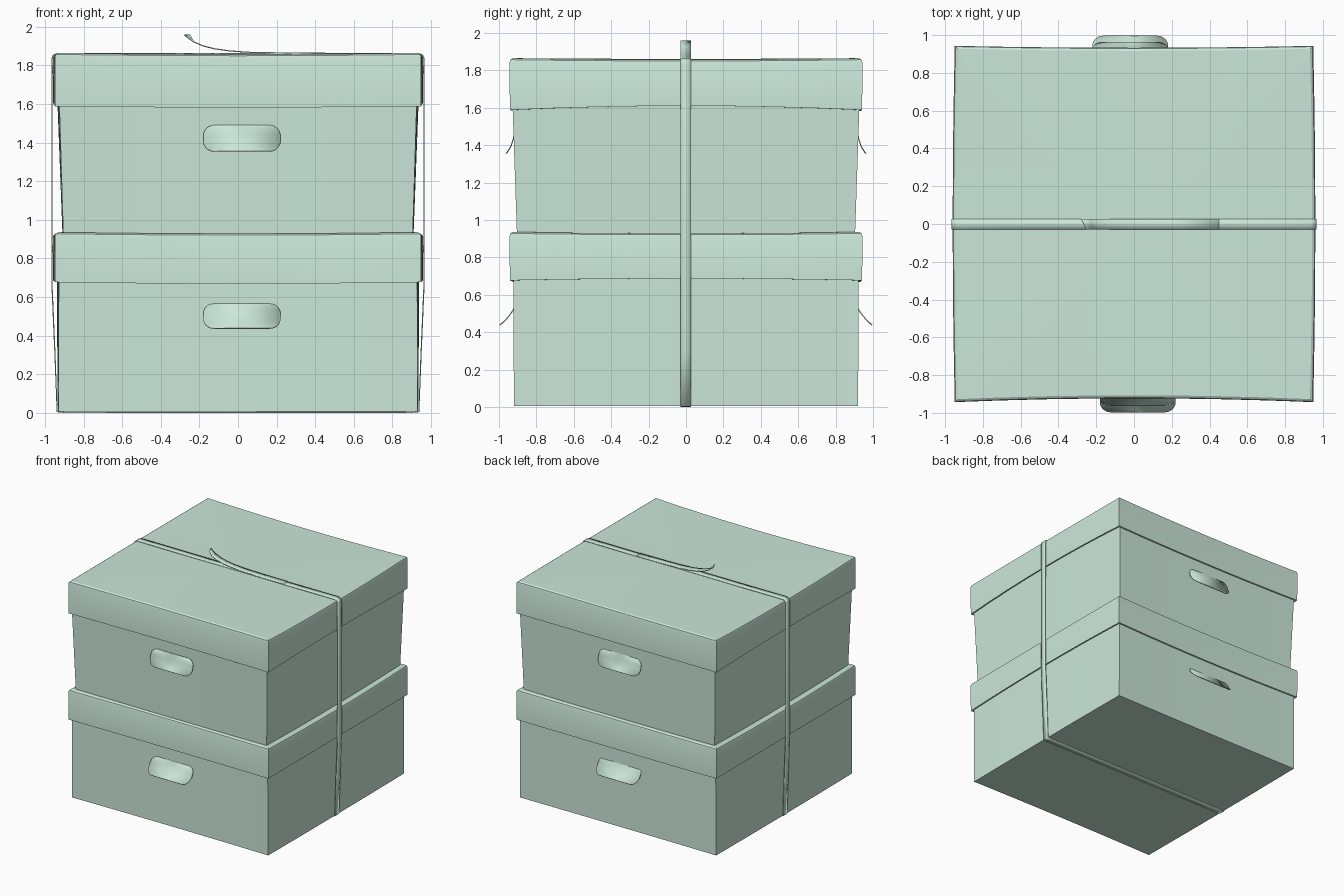
import bpy, bmesh, math
from mathutils import Matrix

if "Cube" in bpy.data.objects:
    bpy.data.objects.remove(bpy.data.objects["Cube"])

mat = bpy.data.materials.new("mint_card")
mat.diffuse_color = (0.60, 0.80, 0.69, 1)
mat.use_nodes = True
mat.node_tree.nodes["Principled BSDF"].inputs["Base Color"].default_value = mat.diffuse_color
N = 8  # segments per wall


def finish(name, bm, thickness=0):
    bmesh.ops.recalc_face_normals(bm, faces=bm.faces)
    me = bpy.data.meshes.new(name)
    bm.to_mesh(me)
    bm.free()
    ob = bpy.data.objects.new(name, me)
    bpy.context.collection.objects.link(ob)
    me.materials.append(mat)
    if thickness:
        sol = ob.modifiers.new("thickness", 'SOLIDIFY')
        sol.thickness = thickness
        sol.offset = 0
    bpy.ops.object.select_all(action='DESELECT')
    ob.select_set(True)
    bpy.context.view_layer.objects.active = ob
    bpy.ops.object.shade_smooth_by_angle(angle=math.radians(25))
    return ob


def ring(hx, hy, z, bow=1.0, dz_fb=0.0, dz_lr=0.0):
    """Rectangle outline with slightly bowed card walls."""
    pts = []
    for side in range(4):
        for i in range(N):
            u = -1 + 2 * i / N
            b = 1 - u * u
            if side == 0:
                p = (u * hx, -hy + 0.020 * bow * b, z + dz_fb * b)
            elif side == 1:
                p = (hx + 0.011 * bow * b, u * hy, z + dz_lr * b)
            elif side == 2:
                p = (-u * hx, hy - 0.010 * bow * b, z + dz_fb * b)
            else:
                p = (-hx - 0.011 * bow * b, -u * hy, z + dz_lr * b)
            pts.append(p)
    return pts


def loft(name, rings):
    bm = bmesh.new()
    loops = [[bm.verts.new(p) for p in r] for r in rings]
    n = len(loops[0])
    for a, b in zip(loops, loops[1:]):
        for i in range(n):
            j = (i + 1) % n
            bm.faces.new((a[i], a[j], b[j], b[i]))
    # fan caps
    for lp in (loops[0], loops[-1]):
        c = bm.verts.new((0, 0, sum(v.co.z for v in lp) / n))
        for i in range(n):
            bm.faces.new((lp[i], lp[(i + 1) % n], c))
    return finish(name, bm)


def lid(name, z0, z1, sag, lift):
    return loft(name, [
        ring(0.925, 0.915, z1 - 0.03),
        ring(0.937, 0.928, z0, 1, sag, lift),
        ring(0.948, 0.942, z0, 1, sag, lift),
        ring(0.949, 0.943, z1 - 0.022, 1, -0.006, -0.006),
        ring(0.944, 0.939, z1 - 0.008, 1, -0.007, -0.007),
        ring(0.932, 0.927, z1, 1, -0.008, -0.008),
    ])


# boxes
loft("lower_box", [ring(0.930, 0.920, 0.006, 0.4), ring(0.928, 0.924, 0.80)])
loft("upper_box", [ring(0.905, 0.904, 0.926, 0.4), ring(0.930, 0.932, 1.75)])

# lids
lid("lower_lid", 0.677, 0.936, -0.008, 0.010)
lid("upper_lid", 1.588, 1.865, -0.006, 0.022)


def handle_flap(name, profile, turn):
    """Card tab pushed out of the wall, rounded at its corners."""
    bm = bmesh.new()
    ctrl, rows, steps = profile, [], 16
    for k in range(steps + 1):
        t = 0.5 - 0.5 * math.cos(math.pi * k / steps)
        s = 1 - t
        w = (s**3, 3*s*s*t, 3*s*t*t, t**3)
        y = sum(a * c[0] for a, c in zip(w, ctrl))
        z = sum(a * c[1] for a, c in zip(w, ctrl))
        r, length = 0.055, 0.14
        d = min(t, s) * length
        d = min(d, r)
        hw = 0.2 - r + math.sqrt(r * r - (r - d) ** 2)
        rows.append([bm.verts.new((0.02 + hw * u, y, z)) for u in (-1, 0, 1)])
    for a, b in zip(rows, rows[1:]):
        for i in range(2):
            bm.faces.new((a[i], a[i + 1], b[i + 1], b[i]))
    bm.transform(Matrix.Rotation(turn, 4, 'Z'))
    finish(name, bm, 0.006)


for label, turn in (("front", 0), ("back", math.pi)):
    handle_flap("lower_handle_flap_" + label,
                [(-0.905, 0.565), (-0.918, 0.52), (-0.945, 0.48), (-0.995, 0.438)], turn)
    handle_flap("upper_handle_flap_" + label,
                [(-0.912, 1.49), (-0.922, 1.44), (-0.925, 1.40), (-0.962, 1.355)], turn)

Y0, Y1 = -0.029, 0.027  # strap edges


def strip(name, path, closed, slant=0.0):
    bm = bmesh.new()
    rows = []
    for i, (x, z) in enumerate(path):
        dx = slant if i == len(path) - 1 else 0
        rows.append([bm.verts.new((x + dx, Y0, z)), bm.verts.new((x, Y1, z))])
    pairs = list(zip(rows, rows[1:])) + ([(rows[-1], rows[0])] if closed else [])
    for a, b in pairs:
        bm.faces.new((a[0], a[1], b[1], b[0]))
    finish(name, bm, 0.006)


# strap loop round the stack, mirrored in x
half = [(0.90, 0.003), (0.937, 0.006), (0.948, 0.30), (0.964, 0.67), (0.964, 1.835),
        (0.957, 1.853), (0.935, 1.862), (0.5, 1.861)]
strip("strap", half + [(-x, z) for x, z in reversed(half)], True)

# loose end of the strap curling up
strip("strap_tail", [(0.45, 1.864), (0.2, 1.865), (0.05, 1.868), (-0.05, 1.876), (-0.12, 1.886),
                     (-0.18, 1.901), (-0.23, 1.922), (-0.278, 1.957)], False, 0.028)
